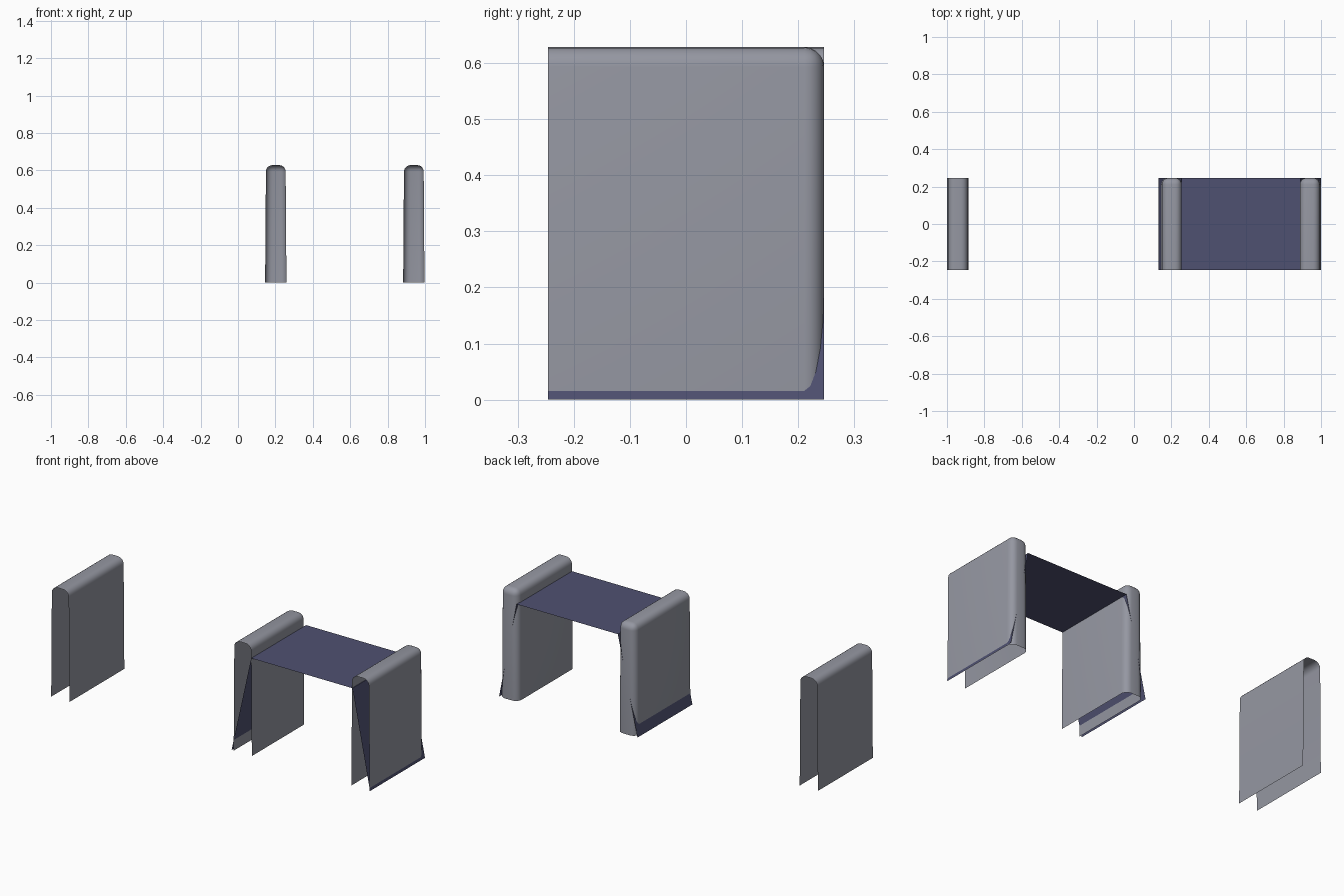
import bpy, bmesh

if "Cube" in bpy.data.objects:
    bpy.data.objects.remove(bpy.data.objects["Cube"])

H, Y = 0.628, 0.246          # arm height, half depth
W_TOP, W_BOT = 0.0525, 0.057  # arm half widths (slight flare to the floor)


def material(name, rgb):
    m = bpy.data.materials.new(name)
    m.diffuse_color = (*rgb, 1)
    m.use_nodes = True
    m.node_tree.nodes["Principled BSDF"].inputs["Base Color"].default_value = m.diffuse_color
    return m


grey = material("grey fabric", (0.30, 0.31, 0.36))
navy = material("dark blue fabric", (0.078, 0.082, 0.165))


def finish(bm, name, mat, smooth):
    me = bpy.data.meshes.new(name)
    bm.to_mesh(me)
    bm.free()
    me.materials.append(mat)
    ob = bpy.data.objects.new(name, me)
    bpy.context.collection.objects.link(ob)
    if smooth:
        bpy.ops.object.select_all(action='DESELECT')
        ob.select_set(True)
        bpy.context.view_layer.objects.active = ob
        bpy.ops.object.shade_smooth_by_angle(angle=0.7)
    return ob


def arm(name, cx, closed_back):
    """Hollow cover: rounded top, open floor and front, optional rounded back."""
    bm = bmesh.new()
    bmesh.ops.create_cube(bm, size=2)
    for v in bm.verts:
        top = v.co.z > 0
        v.co = (cx + v.co.x * (W_TOP if top else W_BOT), v.co.y * Y, H if top else 0)
    # open ends
    bm.normal_update()
    ends = [f for f in bm.faces if f.normal.z < -0.9 or f.normal.y < -0.9
            or (f.normal.y > 0.9 and not closed_back)]
    # round the top edges, plus the back corners when closed
    edges = []
    for e in bm.edges:
        a, b = e.verts
        d = b.co - a.co
        along_y = abs(d.y) > 0.1 and a.co.z > 0.1
        at_back = a.co.y > 0.1 and b.co.y > 0.1 and max(a.co.z, b.co.z) > 0.1
        if along_y or (closed_back and at_back):
            edges.append(e)
    bmesh.ops.bevel(bm, geom=edges, offset=0.035, segments=5, profile=0.5,
                    affect='EDGES', clamp_overlap=True)
    bm.normal_update()
    ends = [f for f in bm.faces if f.normal.z < -0.9 or f.normal.y < -0.99
            or (f.normal.y > 0.99 and not closed_back)]
    bmesh.ops.delete(bm, geom=ends, context='FACES')
    return finish(bm, name, grey, True)


arm("spare_arm_cover", -0.942, False)
arm("left_arm", 0.202, True)
arm("right_arm", 0.94, True)

# thin folded seat panel: slanted side, flat top, slanted side
profile = [(0.132, 0), (0.255, 0.553), (0.89, 0.553), (1.0, 0)]
bm = bmesh.new()
rows = [[bm.verts.new((x, y, z)) for x, z in profile] for y in (-Y, Y)]
for i in range(3):
    bm.faces.new((rows[0][i], rows[0][i + 1], rows[1][i + 1], rows[1][i]))
finish(bm, "folded_panel", navy, False)
